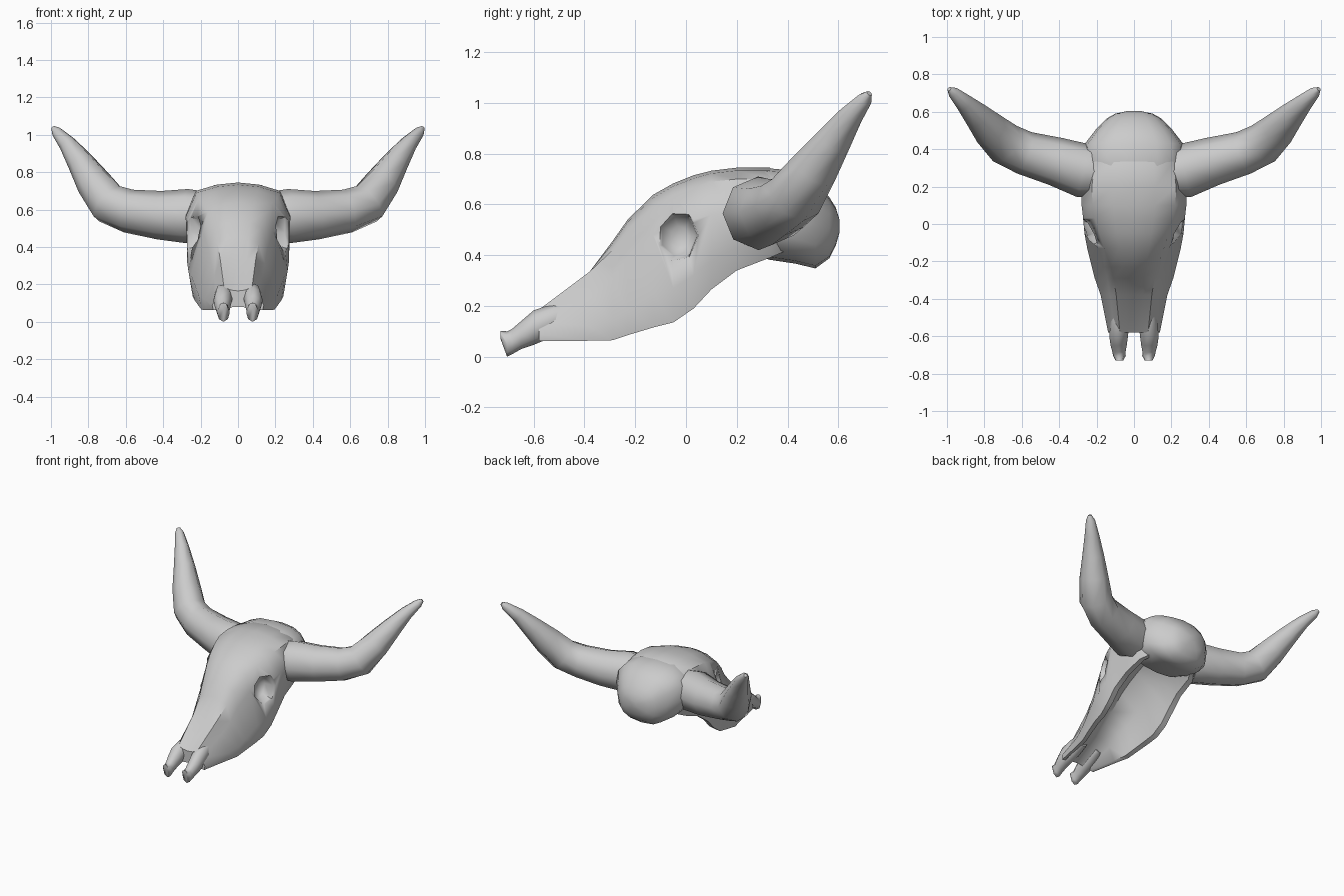
import bpy, bmesh, math
from mathutils import Vector

if "Cube" in bpy.data.objects:
    bpy.data.objects.remove(bpy.data.objects["Cube"])


def loft(name, rings, smooth=45):
    """Skin a closed solid through rings of equal point count."""
    bm = bmesh.new()
    loops = [[bm.verts.new(p) for p in ring] for ring in rings]
    n = len(loops[0])
    for a, b in zip(loops, loops[1:]):
        for i in range(n):
            bm.faces.new((a[i], a[(i + 1) % n], b[(i + 1) % n], b[i]))
    bm.faces.new(loops[0])
    bm.faces.new(loops[-1])
    bmesh.ops.recalc_face_normals(bm, faces=bm.faces)
    me = bpy.data.meshes.new(name)
    bm.to_mesh(me)
    bm.free()
    ob = bpy.data.objects.new(name, me)
    bpy.context.collection.objects.link(ob)
    bpy.ops.object.select_all(action='DESELECT')
    ob.select_set(True)
    bpy.context.view_layer.objects.active = ob
    bpy.ops.object.shade_smooth_by_angle(angle=math.radians(smooth))
    return ob


def oval(c, u, v, ru, rv, n, e=1.0):
    """Ring of n points; exponent e below 1 makes it boxier."""
    ring = []
    for i in range(n):
        a = 2 * math.pi * i / n
        co, si = math.cos(a), math.sin(a)
        ring.append(Vector(c) + u * ru * math.copysign(abs(co) ** e, co)
                    + v * rv * math.copysign(abs(si) ** e, si))
    return ring


def tube(name, path, side, n=8):
    """Tapered tube along (x, y, z, radius) points, mirrored by side."""
    pts = [Vector((side * p[0], p[1], p[2])) for p in path]
    rings = []
    for i, p in enumerate(path):
        t = (pts[min(i + 1, len(pts) - 1)] - pts[max(i - 1, 0)]).normalized()
        u = t.cross(Vector((0, 0, 1))).normalized()
        rings.append(oval(pts[i], u, t.cross(u), p[3], p[3], n))
    return loft(name, rings, 60)


X, Y, Z = Vector((1, 0, 0)), Vector((0, 1, 0)), Vector((0, 0, 1))

# Face shell, hollow underneath: y, top z, brow x z, eye-line x z,
# cheek x z, rim x z, vault z
stations = [
    (-.58, .165, .075, .185, .105, .14, .138, .09, .132, .062, .08),
    (-.38, .335, .095, .335, .128, .24, .178, .12, .172, .063, .19),
    (-.29, .455, .11, .42, .143, .31, .21, .14, .195, .065, .26),
    (-.23, .54, .125, .50, .157, .39, .225, .18, .21, .085, .32),
    (-.13, .638, .16, .59, .188, .48, .25, .25, .232, .115, .41),
    (-.05, .683, .185, .638, .238, .51, .265, .27, .242, .135, .46),
    (.03, .715, .21, .665, .272, .54, .272, .32, .25, .19, .50),
    (.10, .733, .222, .69, .28, .56, .272, .38, .252, .265, .53),
    (.20, .745, .225, .70, .28, .57, .265, .43, .24, .34, .54),
    (.33, .745, .21, .70, .275, .56, .255, .46, .23, .39, .54),
    (.40, .70, .17, .66, .21, .56, .21, .47, .18, .42, .53),
]
rings = []
for y, zt, bx, bz, cx, cz, dx, dz, ex, ez, zr in stations:
    half = [(bx * .5, zt - (zt - bz) * .25), (bx, bz), (cx, cz), (dx, dz), (ex, ez),
            (ex * .84, ez + .004), (ex * .6, ez + (zr - ez) * .7)]
    rings.append([(0, y, zt)] + [(x, y, z) for x, z in half] + [(0, y, zr)]
                 + [(-x, y, z) for x, z in reversed(half)])
face = loft("face", rings)

# Seven-sided eye sockets cut into the face
for s, label in ((1, "right"), (-1, "left")):
    cutter = loft("eye_cutter_" + label, [
        oval((s * .32, -.055, .48), Y, Z, .115, .13, 7),
        oval((s * .25, -.045, .478), Y, Z, .09, .105, 7),
        oval((s * .19, -.03, .475), Y, Z, .07, .08, 7),
        oval((s * .165, -.025, .475), Y, Z, .035, .04, 7)])
    cutter.hide_render = True
    cutter.hide_viewport = True
    mod = face.modifiers.new("eye_socket", 'BOOLEAN')
    mod.operation = 'DIFFERENCE'
    mod.solver = 'EXACT'
    mod.object = cutter

# Rounded braincase: y, centre z, half width, half height
brain = [(.24, .57, .24, .16), (.33, .562, .272, .18), (.43, .55, .262, .183),
         (.51, .52, .20, .172), (.565, .508, .145, .12), (.59, .513, .10, .075),
         (.605, .515, .03, .025)]
loft("braincase", [oval((0, y, z), X, Z, w, h, 16, .8) for y, z, w, h in brain], 60)

# Horns and the two nose prongs
horn = [(.20, .28, .565, .135), (.27, .285, .565, .145), (.42, .335, .57, .13),
        (.585, .38, .592, .117), (.69, .43, .632, .114), (.77, .505, .742, .096),
        (.84, .58, .85, .072), (.91, .65, .95, .048), (.968, .705, 1.015, .03),
        (.988, .722, 1.038, .012)]
prong = [(-.44, .07, .17, .04, .045), (-.52, .075, .145, .05, .065),
         (-.60, .082, .115, .05, .068), (-.65, .082, .085, .043, .055),
         (-.685, .08, .06, .035, .05), (-.705, .078, .05, .034, .05),
         (-.73, .078, .085, .02, .017)]
for s, label in ((1, "right"), (-1, "left")):
    tube("horn_" + label, horn, s)
    loft("nose_prong_" + label,
         [oval((s * x, y, z), X, Z, w, h, 8) for y, x, z, w, h in prong], 60)
